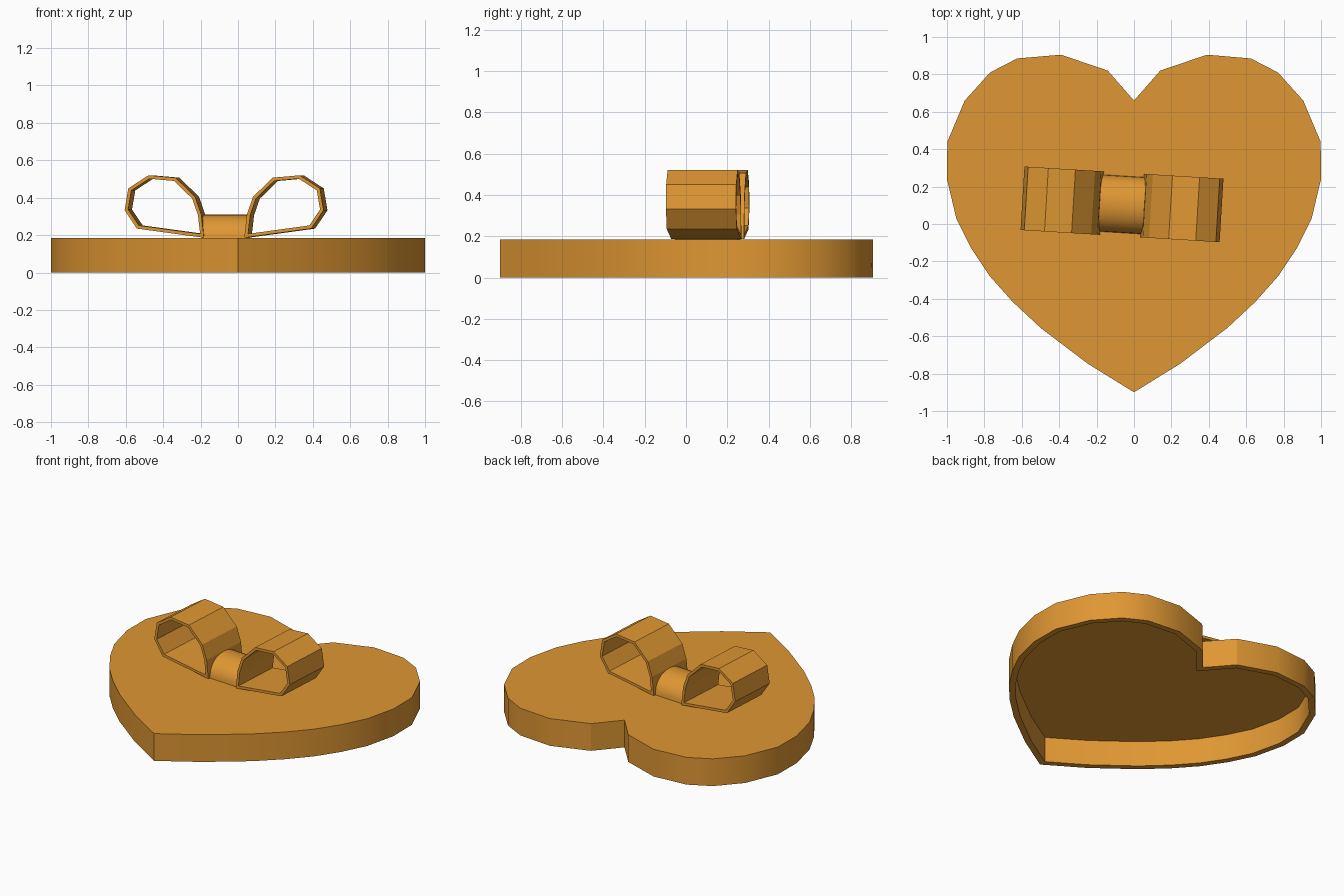
import bpy, bmesh, math
from mathutils import Vector, Matrix

if "Cube" in bpy.data.objects:
    bpy.data.objects.remove(bpy.data.objects["Cube"])

gold = bpy.data.materials.new("gold")
gold.diffuse_color = (0.74, 0.31, 0.033, 1)
gold.use_nodes = True
gold.node_tree.nodes["Principled BSDF"].inputs["Base Color"].default_value = gold.diffuse_color


def inset(pts, d):
    """Mitred inward offset of a closed counter-clockwise outline."""
    out = []
    for i, p in enumerate(pts):
        p = Vector(p)
        a = (p - Vector(pts[i - 1])).normalized()
        b = (Vector(pts[(i + 1) % len(pts)]) - p).normalized()
        na, nb = Vector((-a.y, a.x)), Vector((-b.y, b.x))
        out.append(p + (na + nb) * d / (1 + na.dot(nb)))
    return out


def finish(name, bm, matrix=Matrix(), smooth=None):
    bmesh.ops.recalc_face_normals(bm, faces=bm.faces)
    mesh = bpy.data.meshes.new(name)
    bm.to_mesh(mesh)
    bm.free()
    mesh.materials.append(gold)
    mesh.transform(matrix)
    ob = bpy.data.objects.new(name, mesh)
    bpy.context.collection.objects.link(ob)
    if smooth:
        bpy.ops.object.select_all(action='DESELECT')
        bpy.context.view_layer.objects.active = ob
        ob.select_set(True)
        bpy.ops.object.shade_smooth_by_angle(angle=math.radians(smooth))
    return ob


def ring(bm, pts, to3d, h):
    return [bm.verts.new(to3d(p[0], p[1], h)) for p in pts]


def bridge(bm, a, b):
    n = len(a)
    for i in range(n):
        j = (i + 1) % n
        bm.faces.new((a[i], a[j], b[j], b[i]))


# heart lid: hollow underneath
half = [(0.14, 0.82), (0.39, 0.905), (0.625, 0.885), (0.77, 0.81), (0.905, 0.66),
        (0.998, 0.44), (1.0, 0.24), (0.95, 0.03), (0.87, -0.13), (0.77, -0.28),
        (0.65, -0.415), (0.50, -0.555), (0.25, -0.745)]
heart = [(-x, y) for x, y in half] + [(0, -0.9)] + half[::-1] + [(0, 0.66)]
flat = lambda x, y, h: (x, y, h)
inner = inset(heart, 0.04)
bm = bmesh.new()
rings = [ring(bm, p, flat, h) for p, h in
         ((heart, 0.185), (heart, 0), (inner, 0), (inner, 0.172))]
for a, b in zip(rings, rings[1:]):
    bridge(bm, a, b)
bm.faces.new(rings[0])
bm.faces.new(rings[-1])
finish("heart_lid", bm, smooth=30)

# bow loops: thin open bands, mirrored about the knot
bow = Matrix.Translation((-0.064, 0.105, 0)) @ Matrix.Rotation(math.radians(-3.5), 4, 'Z')
loop = [(0.108, 0.186), (0.467, 0.235), (0.533, 0.333), (0.513, 0.45), (0.405, 0.52),
        (0.26, 0.507), (0.155, 0.405), (0.122, 0.31)]
for name, s in (("right_bow_loop", 1), ("left_bow_loop", -1)):
    side = lambda x, z, h: (s * x, h, z)
    bm = bmesh.new()
    hole = inset(loop, 0.018)
    r = [ring(bm, p, side, h) for p, h in
         ((loop, -0.17), (loop, 0.17), (hole, 0.17), (hole, -0.17))]
    for i in range(4):
        bridge(bm, r[i], r[(i + 1) % 4])
    finish(name, bm, bow)

# knot: half-round band between the loops
arch = [(0.152 * math.cos(math.pi * i / 16), 0.184 + 0.126 * math.sin(math.pi * i / 16))
        for i in range(17)]
along = lambda y, z, h: (h, y, z)
bm = bmesh.new()
a, b = ring(bm, arch, along, -0.12), ring(bm, arch, along, 0.12)
bridge(bm, a, b)
bm.faces.new(a)
bm.faces.new(b)
finish("bow_knot", bm, bow, smooth=40)
